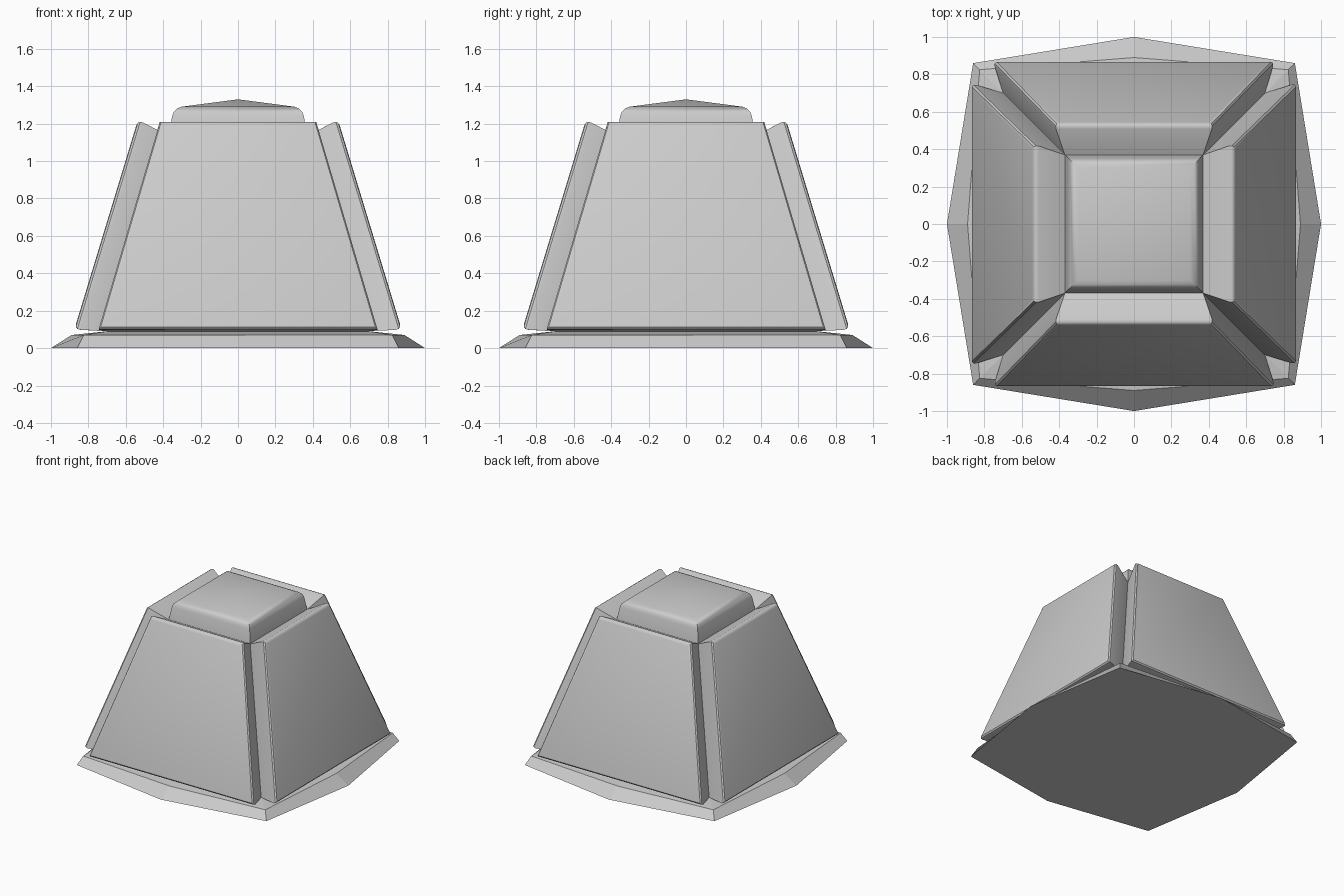
import bpy, bmesh, math
from mathutils import Matrix

if "Cube" in bpy.data.objects:
    bpy.data.objects.remove(bpy.data.objects["Cube"])


def make_object(name, verts, faces, bevel_test=None, width=0.03, turn=0.0):
    """Build a closed mesh, round the edges picked by bevel_test, smooth by angle."""
    bm = bmesh.new()
    vs = [bm.verts.new(v) for v in verts]
    for f in faces:
        bm.faces.new([vs[i] for i in f])
    bmesh.ops.recalc_face_normals(bm, faces=bm.faces[:])
    if bevel_test:
        edges = [e for e in bm.edges if bevel_test(e)]
        bmesh.ops.bevel(bm, geom=edges, offset=width, segments=3,
                        profile=0.5, affect='EDGES')
    bmesh.ops.transform(bm, matrix=Matrix.Rotation(turn, 4, 'Z'), verts=bm.verts[:])
    mesh = bpy.data.meshes.new(name)
    bm.to_mesh(mesh)
    bm.free()
    obj = bpy.data.objects.new(name, mesh)
    bpy.context.collection.objects.link(obj)
    if bevel_test:
        bpy.ops.object.select_all(action='DESELECT')
        obj.select_set(True)
        bpy.context.view_layer.objects.active = obj
        bpy.ops.object.shade_smooth_by_angle(angle=math.radians(35))
    return obj


def square(half, z):
    return [(-half, -half, z), (half, -half, z), (half, half, z), (-half, half, z)]


def octagon(mid, corner, z):
    """Square outline with each side's midpoint pushed out."""
    pts = []
    for k in range(4):
        c, s = round(math.cos(k * math.pi / 2)), round(math.sin(k * math.pi / 2))
        for x, y in ((mid, 0), (corner, corner)):
            pts.append((x * c - y * s, x * s + y * c, z))
    return pts


def sides(n, a, b):
    """Quads joining ring starting at index a to ring starting at b."""
    return [(a + i, a + (i + 1) % n, b + (i + 1) % n, b + i) for i in range(n)]


# Flared base plate with a gently rising top
base = octagon(1.0, 0.86, 0) + octagon(0.89, 0.825, 0.07) + octagon(0.70, 0.70, 0.09)
make_object("base_plate", base,
            [tuple(range(8))] + sides(8, 0, 8) + sides(8, 8, 16) + [tuple(range(16, 24))])

# Tapered core behind the panels
make_object("core", square(0.70, 0.085) + square(0.37, 1.135),
            [(0, 1, 2, 3), (4, 5, 6, 7)] + sides(4, 0, 4))

# Low pyramid cap with rounded rim
cap = square(0.37, 1.13) + square(0.345, 1.285) + [(0, 0, 1.33)]
rim = lambda e: all(abs(v.co.z - 1.285) < 1e-4 for v in e.verts)
make_object("top_cap", cap,
            [(0, 1, 2, 3)] + sides(4, 0, 4) + [(4 + i, 4 + (i + 1) % 4, 8) for i in range(4)],
            rim, 0.045)

# Four thick sloping panels, rounded round the outer face
inner = [(-0.70, -0.70, 0.09), (0.70, -0.70, 0.09), (0.37, -0.37, 1.135), (-0.37, -0.37, 1.135)]
outer = [(-0.755, -0.875, 0.10), (0.755, -0.875, 0.10), (0.425, -0.535, 1.22), (-0.425, -0.535, 1.22)]
outer_edge = lambda e: all(abs(v.co.x) in [abs(o) for o in xs] for v in e.verts)
probe = bmesh.new()
xs = [probe.verts.new(v).co.x for v in outer]
for i, side in enumerate(("front", "right", "back", "left")):
    make_object(side + "_panel", inner + outer,
                [(0, 1, 2, 3), (4, 5, 6, 7)] + sides(4, 0, 4),
                outer_edge, 0.03, i * math.pi / 2)
probe.free()
